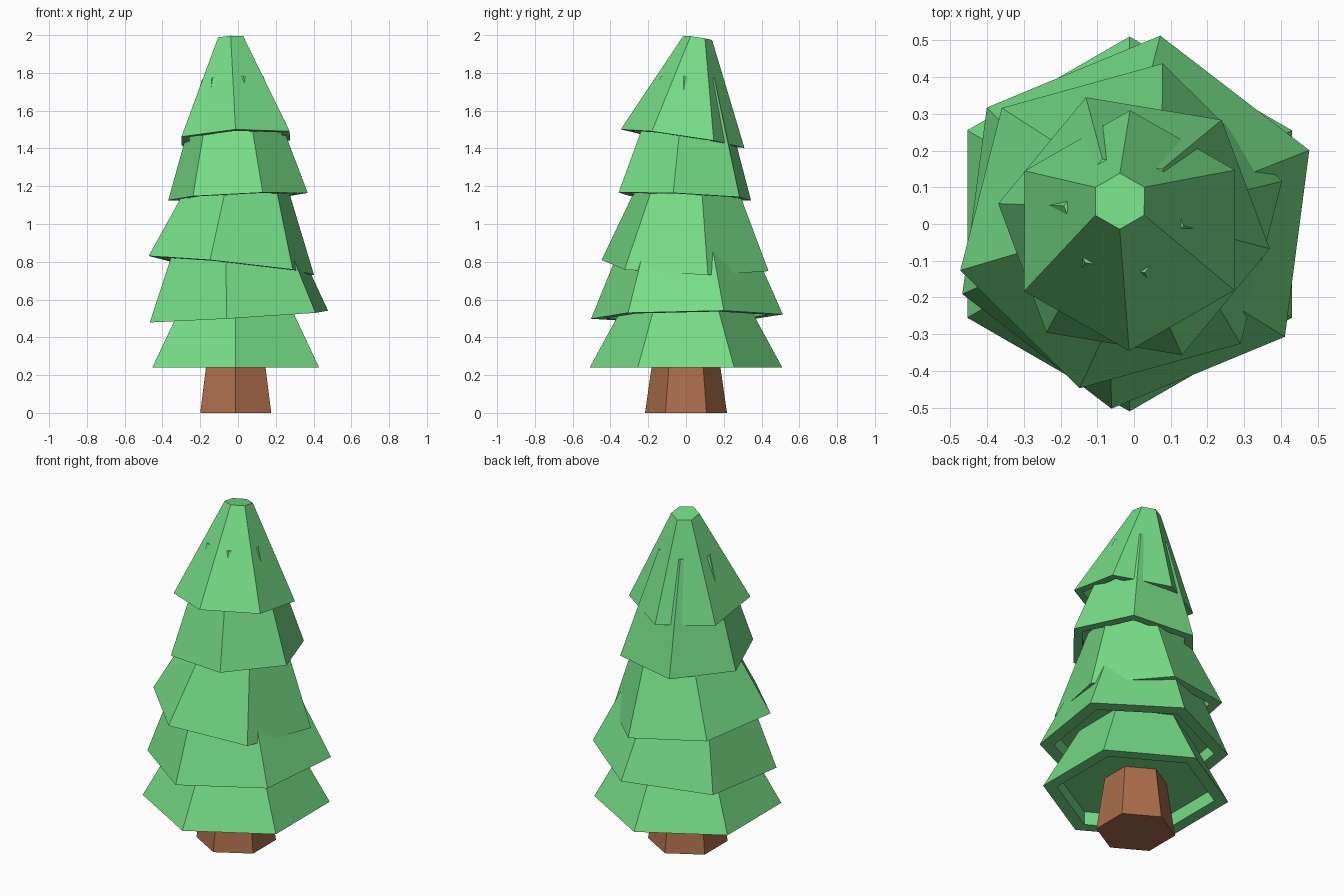
import bpy
import bmesh
from math import cos, sin, radians
from mathutils import Vector, Matrix

SIDES = 6

default = bpy.data.objects.get("Cube")
if default:
    bpy.data.objects.remove(default, do_unlink=True)


def make_material(name, color):
    mat = bpy.data.materials.new(name)
    mat.use_nodes = True
    mat.diffuse_color = color
    mat.node_tree.nodes["Principled BSDF"].inputs["Base Color"].default_value = color
    return mat


def ring(bm, radius, z, turn):
    angles = [radians(turn + i * 360 / SIDES) for i in range(SIDES)]
    return [bm.verts.new((radius * cos(a), radius * sin(a), z)) for a in angles]


def stacked_rings(name, rings, turn, matrix, material):
    """Join a series of (radius, height) hexagons and cap both ends."""
    bm = bmesh.new()
    loops = [ring(bm, r, z, turn) for r, z in rings]
    for low, high in zip(loops, loops[1:]):
        for i in range(SIDES):
            j = (i + 1) % SIDES
            bm.faces.new((low[i], low[j], high[j], high[i]))
    bm.faces.new(loops[0][::-1])
    bm.faces.new(loops[-1])
    bm.transform(matrix)
    bmesh.ops.recalc_face_normals(bm, faces=bm.faces)
    mesh = bpy.data.meshes.new(name)
    bm.to_mesh(mesh)
    bm.free()
    mesh.materials.append(material)
    obj = bpy.data.objects.new(name, mesh)
    bpy.context.collection.objects.link(obj)
    return obj


def foliage_tier(name, center, radius, top_radius, height, turn, slope, material):
    """Tilted hexagonal skirt with a shallow recess underneath."""
    normal = Vector((-slope[0], -slope[1], 1)).normalized()
    tilt = Vector((0, 0, 1)).rotation_difference(normal).to_matrix().to_4x4()
    inner = radius * 0.85
    rings = [(inner, 0.08), (inner, 0), (radius, 0), (top_radius, height)]
    return stacked_rings(name, rings, turn, Matrix.Translation(center) @ tilt, material)


green = make_material("leaf green", (0.18, 0.72, 0.24, 1))
brown = make_material("bark brown", (0.41, 0.155, 0.07, 1))

# Tapered trunk
stacked_rings("trunk", [(0.217, 0), (0.165, 0.36)], 30,
              Matrix.Translation((-0.012, 0, 0)), brown)

# Foliage from bottom to top: centre, radii, height, turn, tilt slope in x and y
tiers = [
    ("bottom_foliage", (-0.012, 0, 0.24), 0.51, 0.2, 0.57, 30, (0, 0)),
    ("lower_foliage", (0.005, 0.005, 0.51), 0.512, 0.255, 0.6, 22.5, (0.06, 0.015)),
    ("middle_foliage", (-0.035, -0.005, 0.78), 0.457, 0.195, 0.6, 15.5, (-0.105, -0.04)),
    ("upper_foliage", (0, -0.006, 1.145), 0.375, 0.165, 0.63, -9.5, (0.045, -0.045)),
    ("top_foliage", (-0.012, -0.018, 1.452), 0.331, 0.077, 0.54, 30, (0.05, -0.15)),
]
for tier in tiers:
    foliage_tier(*tier, green)
